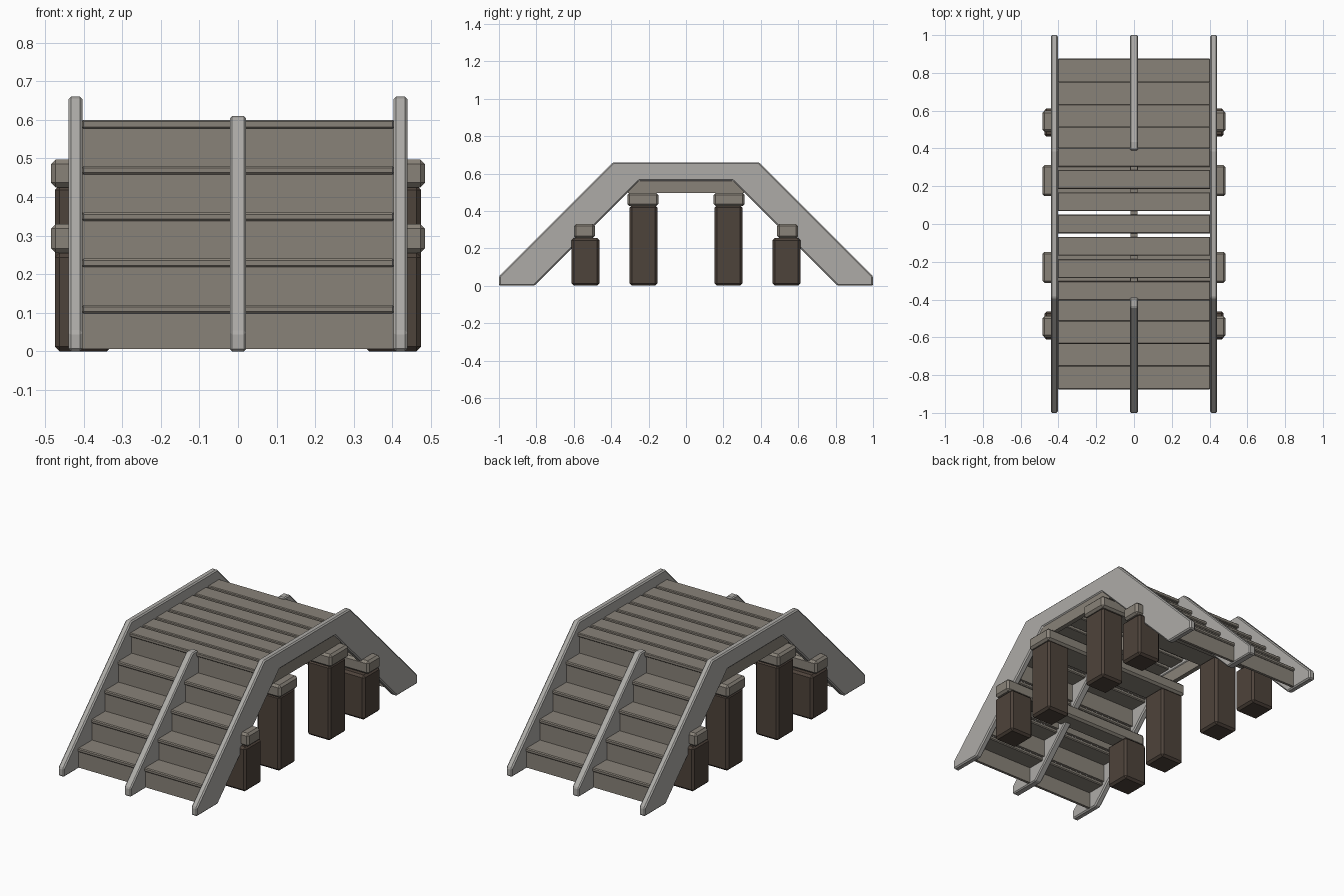
import bpy, bmesh

if "Cube" in bpy.data.objects:
    bpy.data.objects.remove(bpy.data.objects["Cube"])


def material(name, rgb):
    m = bpy.data.materials.new(name)
    m.diffuse_color = (*rgb, 1)
    m.use_nodes = True
    m.node_tree.nodes["Principled BSDF"].inputs["Base Color"].default_value = m.diffuse_color
    return m


PALE = material("pale weathered wood", (0.42, 0.41, 0.39))
PLANK = material("grey brown planks", (0.25, 0.225, 0.19))
DARK = material("dark post wood", (0.076, 0.056, 0.043))


def finish(bm, name, mat, bevel):
    bmesh.ops.recalc_face_normals(bm, faces=bm.faces)
    me = bpy.data.meshes.new(name)
    bm.to_mesh(me)
    bm.free()
    me.materials.append(mat)
    ob = bpy.data.objects.new(name, me)
    bpy.context.collection.objects.link(ob)
    if bevel:
        mod = ob.modifiers.new("chamfer", 'BEVEL')
        mod.width = bevel
        mod.segments = 1
        mod.limit_method = 'ANGLE'
    return ob


def box(name, x, y, z, mat, bevel=0.0):
    """Box from three (low, high) ranges."""
    bm = bmesh.new()
    bmesh.ops.create_cube(bm, size=1)
    for v in bm.verts:
        for i, (a, b) in enumerate((x, y, z)):
            v.co[i] = (a + b) / 2 + v.co[i] * (b - a)
    return finish(bm, name, mat, bevel)


def slab(name, profile, x, mat, bevel):
    """Side profile in (y, z), extruded across the x range."""
    bm = bmesh.new()
    face = bm.faces.new([bm.verts.new((x[0], y, z)) for y, z in profile])
    out = bmesh.ops.extrude_face_region(bm, geom=[face])
    for v in out["geom"]:
        if isinstance(v, bmesh.types.BMVert):
            v.co.x = x[1]
    return finish(bm, name, mat, bevel)


def span(a, b, s):
    """Range mirrored by sign s."""
    return tuple(sorted((a * s, b * s)))


# Side rails with the edge joists tucked beneath them
half = [(1, 0), (1, 0.05), (0.39, 0.66)]
low = [(0.81, 0), (0.25, 0.56)]
rail = ([(-y, z) for y, z in half] + half[::-1]
        + low + [(-y, z) for y, z in low[::-1]])
for s in (-1, 1):
    slab("side_rail", rail, span(0.403, 0.44, s), PALE, 0.007)
    box("edge_joist", span(0.407, 0.434, s), (-0.31, 0.31), (0.495, 0.575), PLANK)

# Centre joist under the deck
box("centre_joist", (-0.018, 0.018), (-0.31, 0.31), (0.495, 0.579), PLANK)

# Deck planks with gaps
for i in range(-3, 4):
    c = i * 0.118
    box("deck_plank", (-0.405, 0.405), (c - 0.05, c + 0.05), (0.578, 0.60), PLANK, 0.004)

for s in (-1, 1):
    # Centre stringer dividing each stair
    prof = [(1, 0), (1, 0.05), (0.44, 0.61), (0.39, 0.61),
            (0.39, 0.575), (0.245, 0.575), (0.25, 0.56), (0.81, 0)]
    slab("centre_stringer", [(y * s, z) for y, z in prof], (-0.021, 0.021), PALE, 0.006)

    # Stair treads and risers
    for i in range(5):
        y, z = 0.875 - 0.12 * i, 0.12 * (i + 1)
        if i < 4:
            box("stair_tread", (-0.405, 0.405), span(y - 0.13, y, s),
                (z - 0.022, z), PLANK, 0.005)
        box("stair_riser", (-0.405, 0.405), span(y - 0.023, y - 0.008, s),
            (max(z - 0.122, 0.006), z - 0.02), PLANK)

    # Cross beams resting on the posts
    box("outer_cross_beam", (-0.485, 0.485), span(0.487, 0.60, s), (0.255, 0.33), PLANK, 0.012)
    box("inner_cross_beam", (-0.485, 0.485), span(0.147, 0.313, s), (0.425, 0.497), PLANK, 0.012)

    # Support posts
    for t in (-1, 1):
        x = span(0.328, 0.475, t)
        box("outer_post", x, span(0.463, 0.612, s), (0, 0.255), DARK, 0.012)
        box("inner_post", x, span(0.153, 0.302, s), (0, 0.43), DARK, 0.012)
